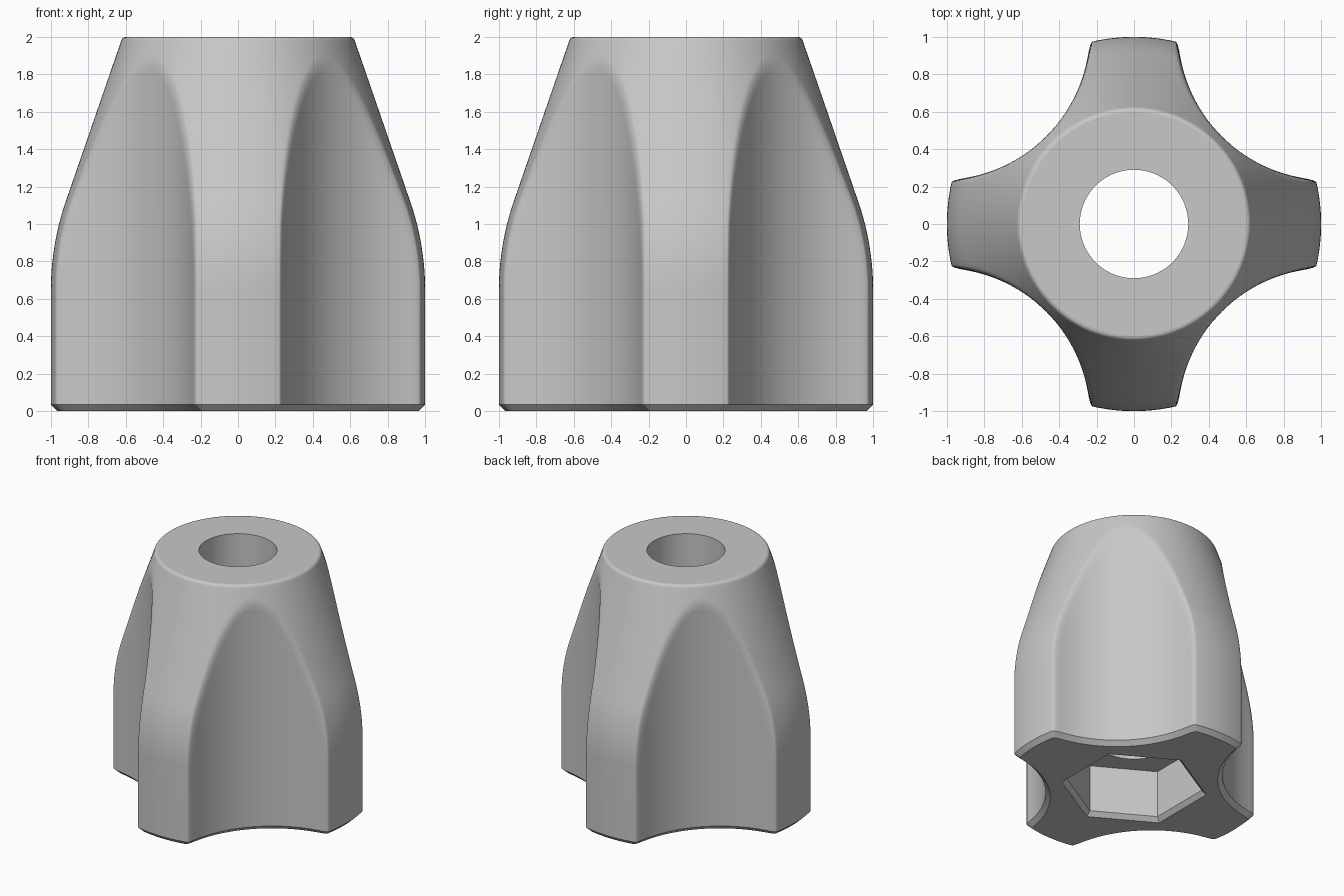
import bpy, bmesh, math

old = bpy.data.objects.get("Cube")
if old:
    bpy.data.objects.remove(old, do_unlink=True)

# Main dimensions
HEIGHT, CHAMFER = 2.0, 0.035
TOP_R, SLOPE = 0.617, 0.345          # cone of the upper half
SCALLOP_R, SCALLOP_C = 0.80, 1.463   # finger groove radius and its distance from the axis
JOIN_Z = 1.12                        # where the cone meets the rounded shoulder
HOLE_R, HEX_R, HEX_DEPTH = 0.29, 0.51, 0.42

LEAN = math.atan(SLOPE)
ARC_R = (1 - TOP_R - (HEIGHT - JOIN_Z) * SLOPE) / (1 - math.cos(LEAN))
ARC_Z = JOIN_Z - ARC_R * math.sin(LEAN)


def profile(z):
    """Radius of the turned body at height z."""
    if z <= ARC_Z:
        return 1.0
    if z <= JOIN_Z:
        return 1 - ARC_R + math.sqrt(ARC_R ** 2 - (z - ARC_Z) ** 2)
    return TOP_R + (HEIGHT - z) * SLOPE


def groove_angle(rho, groove):
    """Angle from the lobe axis at which the groove wall has radius rho."""
    c = (rho ** 2 + SCALLOP_C ** 2 - groove ** 2) / (2 * rho * SCALLOP_C)
    if rho <= SCALLOP_C - groove:
        return math.pi / 4
    return math.pi / 4 - math.acos(min(1, c))


def groove_radius(angle, groove):
    phi = math.pi / 4 - angle
    d = groove ** 2 - (SCALLOP_C * math.sin(phi)) ** 2
    return SCALLOP_C * math.cos(phi) - math.sqrt(d) if d > 0 else 9.0


def spread(a, b, n):
    return [a + (b - a) * i / n for i in range(n)]


def section(z, rim, groove):
    """One closed outline: four lobes with softened corners and four grooves."""
    t = min(1, max(0, (z - 1) / 0.84))
    k = 0.06 - 0.045 * t
    a, b = groove_angle(rim + k, groove), groove_angle(rim - k, groove)
    half = spread(0, a, 12) + spread(a, b, 8) + spread(b, math.pi / 4, 14)
    polar = []
    for ang in half + [math.pi / 4]:
        g = groove_radius(ang, groove)
        blend = max(k - abs(g - rim), 0) ** 2 / (4 * k)
        polar.append((ang, min(rim, g) - blend))
    polar += [(math.pi / 2 - ang, r) for ang, r in polar[-2:0:-1]]
    return [(r * math.cos(ang + q * math.pi / 2), r * math.sin(ang + q * math.pi / 2), z)
            for q in range(4) for ang, r in polar]


def circle(r, z, n):
    return [(r * math.cos(math.tau * i / n + math.pi / 2),
             r * math.sin(math.tau * i / n + math.pi / 2), z) for i in range(n)]


def skin(bm, rings):
    """Join successive closed rings with quads."""
    loops = [[bm.verts.new(p) for p in ring] for ring in rings]
    for lo, hi in zip(loops, loops[1:]):
        n = len(lo)
        for i in range(n):
            j = (i + 1) % n
            bm.faces.new((lo[i], lo[j], hi[j], hi[i]))


def cap(bm, z):
    """Fill the flat area between the two open loops at height z."""
    edges = [e for e in bm.edges if e.is_boundary
             and all(abs(v.co.z - z) < 1e-4 for v in e.verts)]
    bmesh.ops.triangle_fill(bm, edges=edges, use_beauty=True, use_dissolve=False)


bm = bmesh.new()

# Outer body: bottom chamfer, straight skirt, shoulder and cone, rounded top edge
rows = [(0, 1 - CHAMFER, SCALLOP_R + CHAMFER)]
heights = [CHAMFER, 0.35, ARC_Z] + spread(ARC_Z + 0.02, 1.98, 66) + [1.98]
rows += [(z, profile(z), SCALLOP_R) for z in heights]
r_low, r_flat = profile(1.98), TOP_R - 0.02
for i in range(1, 6):
    t = i / 5
    r = (1 - t) ** 2 * r_low + 2 * t * (1 - t) * TOP_R + t * t * r_flat
    z = (1 - t) ** 2 * 1.98 + (1 - (1 - t) ** 2) * HEIGHT
    rows.append((z, r, SCALLOP_R))
skin(bm, [section(*row) for row in rows])

# Through hole, and hexagonal socket with a chamfered mouth
skin(bm, [circle(HOLE_R, HEX_DEPTH, 72), circle(HOLE_R, HEIGHT, 72)])
skin(bm, [circle(HEX_R + CHAMFER, 0, 6), circle(HEX_R, CHAMFER, 6),
          circle(HEX_R, HEX_DEPTH, 6)])

# Flat faces: underside, socket ceiling and top
bmesh.ops.remove_doubles(bm, verts=bm.verts, dist=1e-5)
for z in (0, HEX_DEPTH, HEIGHT):
    cap(bm, z)
bmesh.ops.recalc_face_normals(bm, faces=bm.faces)

mesh = bpy.data.meshes.new("knob_body")
bm.to_mesh(mesh)
bm.free()
knob = bpy.data.objects.new("knob_body", mesh)
bpy.context.collection.objects.link(knob)

# Smooth walls, crisp chamfers and flat ends
bpy.ops.object.select_all(action='DESELECT')
knob.select_set(True)
bpy.context.view_layer.objects.active = knob
bpy.ops.object.shade_smooth_by_angle(angle=math.radians(30))
for p in mesh.polygons:
    if abs(p.normal.z) > 0.9999:
        p.use_smooth = False

# Plain grey
grey = bpy.data.materials.new("plain_grey")
grey.use_nodes = True
colour = (0.58, 0.58, 0.58, 1)
grey.diffuse_color = colour
grey.node_tree.nodes["Principled BSDF"].inputs["Base Color"].default_value = colour
mesh.materials.append(grey)
